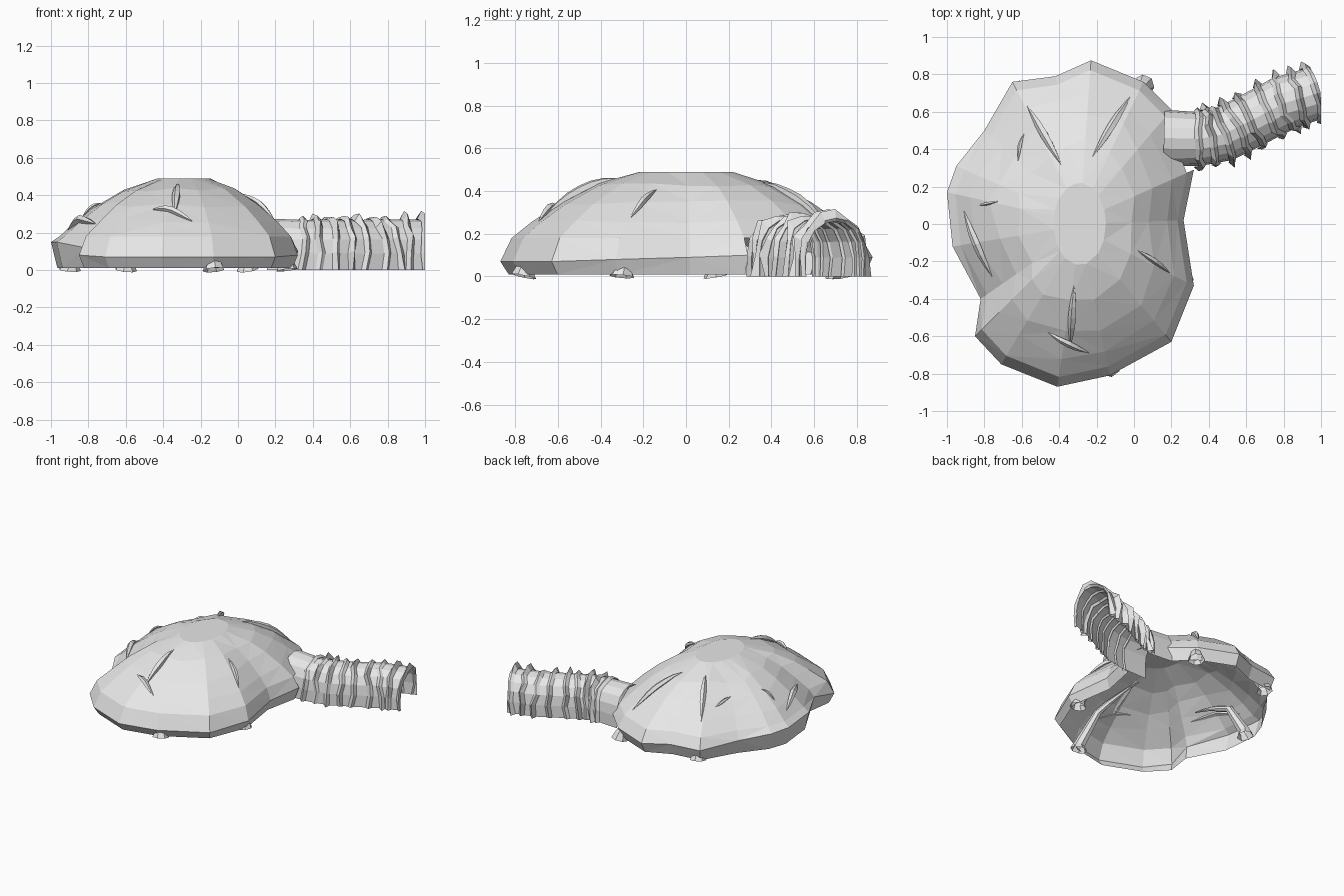
import bpy, bmesh, math, random
from mathutils import Vector
from mathutils.bvhtree import BVHTree

random.seed(4)
if "Cube" in bpy.data.objects:
    bpy.data.objects.remove(bpy.data.objects["Cube"])

stone = bpy.data.materials.new("pale_grey_stone")
stone.use_nodes = True
GREY = (0.8, 0.8, 0.8, 1)
stone.diffuse_color = GREY
stone.node_tree.nodes["Principled BSDF"].inputs["Base Color"].default_value = GREY


def finish(name, bm):
    mesh = bpy.data.meshes.new(name)
    bm.to_mesh(mesh)
    bm.free()
    mesh.materials.append(stone)
    obj = bpy.data.objects.new(name, mesh)
    bpy.context.collection.objects.link(obj)
    return obj


def loft(bm, rings, closed=True, skip=()):
    """Skin a list of equal-length rings; skip holds (ring, segment) gaps."""
    rows = [[bm.verts.new(p) for p in ring] for ring in rings]
    n = len(rows[0])
    for i in range(len(rows) - 1):
        for j in range(n if closed else n - 1):
            if (i, j) not in skip:
                k = (j + 1) % n
                bm.faces.new((rows[i][j], rows[i][k], rows[i + 1][k], rows[i + 1][j]))
    return rows


# Cave dome: irregular outline drawn in to a flat plateau, open underneath
outline = [  # x, y, rim height
    (-.41, -.87, .07), (-.13, -.81, .07), (.2, -.63, .07), (.32, -.33, .08),
    (.265, .02, .09), (.32, .29, .1), (.2, .61, .1), (.05, .76, .09),
    (-.23, .875, .09), (-.42, .79, .1), (-.65, .76, .1), (-.8, .5, .12),
    (-.95, .31, .14), (-1, .17, .15), (-.97, -.12, .15), (-.82, -.4, .12),
    (-.85, -.6, .08), (-.71, -.75, .07)]
TUNNEL_SIDE = 5
steps = [(.08, .18), (.25, .265), (.43, .345), (.67, .425), (1, .49)]


def inward(x, y, t):
    a = math.atan2(y * .8, x + .3)
    px, py = -.29 + .14 * math.cos(a), .22 * math.sin(a)
    return x + (px - x) * t, y + (py - y) * t


rings = [[(*inward(x, y, .06), .01) for x, y, z in outline],
         [(x, y, z) for x, y, z in outline]]
for t, z in steps:
    ring = []
    for x, y, rim in outline:
        wobble = 0 if t in (.08, 1) else random.uniform(-.045, .045)
        ring.append((*inward(x, y, t + wobble), z + wobble * .35))
    rings.append(ring)
bm = bmesh.new()
rows = loft(bm, rings, skip={(0, TUNNEL_SIDE), (1, TUNNEL_SIDE)})
bm.faces.new(rows[-1])
bmesh.ops.triangulate(bm, faces=bm.faces[:], quad_method='SHORT_EDGE')
surface = BVHTree.FromBMesh(bm)
finish("cave_dome", bm)


def on_dome(x, y, lift):
    hit, normal, _, _ = surface.ray_cast(Vector((x, y, 2)), Vector((0, 0, -1)))
    if hit is None:
        return Vector((x, y, .1))
    return hit + (normal if normal.z > 0 else -normal) * lift


def tube(name, points, radii, sides):
    bm = bmesh.new()
    rings = []
    for i, p in enumerate(points):
        d = points[min(i + 1, len(points) - 1)] - points[max(i - 1, 0)]
        side = d.cross(Vector((0, 0, 1)))
        side = side.normalized() if side.length > 1e-4 else Vector((1, 0, 0))
        up = side.cross(d).normalized()
        rings.append([p + radii[i] * (side * math.cos(a) + up * math.sin(a))
                      for a in (math.tau * j / sides for j in range(sides))])
    loft(bm, rings)
    return finish(name, bm)


# Arched entrance tunnel swept along a bending path
path = [Vector(p) for p in ((.16, .46), (.35, .455), (.48, .48),
                            (.62, .55), (.8, .645), (.985, .7))]
half = [(1, 0), (1, .09), (.93, .165), (.72, .225), (.38, .26)]
arch = half + [(0, .272)] + [(-s, z) for s, z in reversed(half)]
HALF_WIDTH = .148


def along(u):
    i = min(int(u), len(path) - 2)
    return path[i].lerp(path[i + 1], u - i)


def arch_ring(u, grow, shift=0, spikes=None):
    tangent = (along(min(u + .5, len(path) - 1)) - along(max(u - .5, 0))).normalized()
    across = Vector((-tangent.y, tangent.x))
    ring = []
    for j, (s, z) in enumerate(arch):
        extra, slide = spikes[j] if spikes else (0, 0)
        k = 1 + grow + extra
        p = along(u) + across * s * HALF_WIDTH * k + tangent * (shift + slide)
        ring.append((min(p.x, 1), p.y, z * (1 + (grow + extra) * .6)))
    return ring


bm = bmesh.new()
loft(bm, [arch_ring(i, random.uniform(-.04, .02)) for i in range(len(path))], closed=False)
finish("tunnel_shell", bm)

# Jagged ribs around the tunnel
for n, u in enumerate((1.0, 1.5, 2.0, 2.5, 3.0, 3.55, 4.0, 4.45, 4.9)):
    lean = random.uniform(-.02, .02)
    crest, foot = [], []
    for j in range(len(arch)):
        slide = lean * math.cos(j * .6) + random.uniform(-.012, .012)
        crest.append((random.choice((.04, .08, .12, .24)), slide))
        foot.append((0, slide))
    bm = bmesh.new()
    loft(bm, [arch_ring(u, .01, -.022, foot), arch_ring(u, .03, 0, crest),
              arch_ring(u, .01, .018, foot), arch_ring(u, -.08, 0, foot),
              arch_ring(u, .01, -.022, foot)], closed=False)
    finish(f"tunnel_rib_{n + 1}", bm)

# Slender root ridges breaking through the dome
ridges = [((-.57, .63), (-.39, .32)), ((-.02, .68), (-.22, .36)),
          ((-.59, .48), (-.62, .34)), ((-.83, .1), (-.73, .12)),
          ((-.91, .07), (-.76, -.28)), ((.02, -.14), (.19, -.26)),
          ((-.32, -.33), (-.34, -.65)), ((-.46, -.58), (-.24, -.69))]
for n, (a, b) in enumerate(ridges):
    a, b = Vector(a), Vector(b)
    size = min(.021, (b - a).length * .07)
    points, radii = [], []
    for i in range(7):
        f = i / 6
        points.append(on_dome(*a.lerp(b, f), .012 * math.sin(math.pi * f)))
        radii.append(.002 + size * math.sin(math.pi * f))
    tube(f"root_ridge_{n + 1}", points, radii, 5)

# Roots with flared feet at the rim, curving up under the dome
roots = [((.05, .74), (-.22, .36)), ((-.6, .71), (-.4, .32)),
         ((-.9, .14), (-.74, -.2)), ((-.13, -.76), (-.32, -.33)),
         ((.26, -.3), (0, -.12))]
for n, (a, b) in enumerate(roots):
    a, b = Vector(a), Vector(b)
    points = [Vector((*a, 0)), Vector((*a.lerp(b, .02), .04))]
    radii = [.06, .042]
    for i in range(1, 6):
        f = .1 + .18 * i
        points.append(on_dome(*a.lerp(b, f), -.035))
        radii.append(.034 * (1.08 - f))
    tube(f"root_{n + 1}", points, radii, 7)
